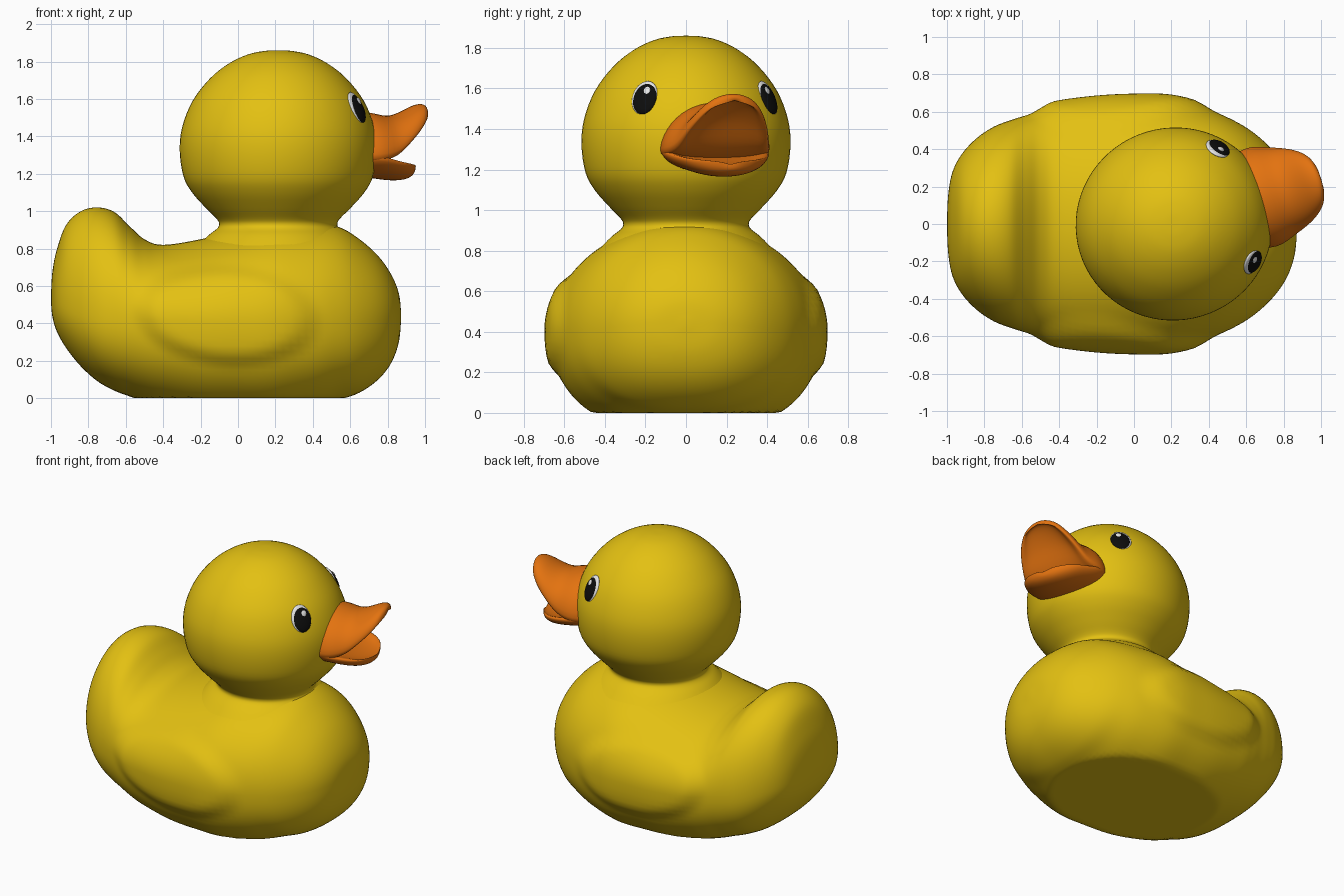
import bpy, bmesh, math
from mathutils import Matrix, Vector

if "Cube" in bpy.data.objects:
    bpy.data.objects.remove(bpy.data.objects["Cube"])


def material(name, rgb):
    m = bpy.data.materials.new(name)
    m.diffuse_color = (*rgb, 1)
    m.use_nodes = True
    m.node_tree.nodes["Principled BSDF"].inputs["Base Color"].default_value = m.diffuse_color
    return m


YELLOW = material("yellow", (0.77, 0.53, 0.006))
ORANGE = material("orange", (0.77, 0.17, 0.005))
BLACK = material("black", (0.004, 0.004, 0.004))
WHITE = material("white", (0.8, 0.8, 0.8))

HEAD = Matrix.Translation((0.215, 0, 0)) @ Matrix.Rotation(math.radians(17), 4, 'Z')


def spline(rows, n):
    """Catmull-Rom interpolation through rows of numbers."""
    out = []
    for i in range(len(rows) - 1):
        p0, p1, p2 = rows[max(i - 1, 0)], rows[i], rows[i + 1]
        p3 = rows[min(i + 2, len(rows) - 1)]
        for k in range(n):
            t = k / n
            out.append([0.5 * (2 * b + (c - a) * t + (2 * a - 5 * b + 4 * c - d) * t * t
                               + (3 * b - a - 3 * c + d) * t ** 3)
                        for a, b, c, d in zip(p0, p1, p2, p3)])
    out.append(list(rows[-1]))
    return out


def finish(name, bm, mat, matrix=Matrix()):
    bmesh.ops.recalc_face_normals(bm, faces=bm.faces)
    me = bpy.data.meshes.new(name)
    bm.to_mesh(me)
    bm.free()
    me.transform(matrix)
    for p in me.polygons:
        p.use_smooth = True
    me.materials.append(mat)
    ob = bpy.data.objects.new(name, me)
    bpy.context.collection.objects.link(ob)
    return ob


def loft(name, rings, mat, matrix=Matrix()):
    bm = bmesh.new()
    vr = [[bm.verts.new(p) for p in r] for r in rings]
    n = len(vr[0])
    for a, b in zip(vr, vr[1:]):
        for i in range(n):
            j = (i + 1) % n
            bm.faces.new((a[i], a[j], b[j], b[i]))
    bm.faces.new(vr[0])
    bm.faces.new(vr[-1])
    return finish(name, bm, mat, matrix)


# body: stations along x (x, bottom, widest height, top, half width)
stations = [
    (-1.0, .52, .53, .54, .02), (-.993, .44, .53, .67, .16), (-.97, .36, .52, .79, .28),
    (-.92, .27, .5, .925, .375), (-.84, .17, .47, 1.0, .46), (-.75, .09, .45, 1.02, .52),
    (-.66, .04, .44, .995, .555), (-.58, .01, .43, .92, .58), (-.5, -.02, .42, .85, .605),
    (-.4, -.05, .42, .82, .63), (-.2, -.09, .41, .85, .655), (0, -.1, .41, .9, .665),
    (.2, -.1, .41, .94, .66), (.4, -.06, .41, .94, .61), (.54, -.01, .41, .915, .55),
    (.65, .03, .41, .85, .48), (.75, .1, .42, .76, .385), (.82, .19, .43, .66, .28),
    (.86, .3, .44, .56, .16), (.872, .42, .44, .46, .02)]


def wing_bump(x, z):
    d = math.hypot((x + .06) / .52, (z - .44 + .06 * x) / .28)
    t = max(0, min(1, (1.0 - d) / .3))
    return .032 * t * t * (3 - 2 * t)


rings = []
for x, zb, zm, zt, w in spline(stations, 5):
    ring = []
    for k in range(96):
        a = 2 * math.pi * k / 96
        c, s = math.cos(a), math.sin(a)
        e = 1.0 if s >= 0 else 2 / 2.4          # squarer below, round above
        y = math.copysign(abs(c) ** e, c) * w
        z = zm + (zt - zm) * s if s >= 0 else zm - (zm - zb) * abs(s) ** e
        if abs(y) > .2:
            y += math.copysign(wing_bump(x, z), y)
        ring.append((x, y, max(z, 0)))
    rings.append(ring)
loft("body", rings, YELLOW)

# head and neck: turned profile (radius, z)
profile = [(.44, .80), (.37, .87), (.325, .905), (.312, .93), (.326, .96), (.385, 1.02),
           (.455, 1.10), (.50, 1.185), (.52, 1.32), (.507, 1.45), (.452, 1.59),
           (.36, 1.71), (.26, 1.79), (.16, 1.838), (.07, 1.857), (.002, 1.86)]
rings = [[(r * 1.015 * math.cos(2 * math.pi * k / 72), r * .99 * math.sin(2 * math.pi * k / 72), z)
          for k in range(72)] for r, z in spline(profile, 4)]
loft("head", rings, YELLOW, HEAD)


# bill halves: stations forward (u, half width, outer z, rim z, inner z)
def bill(name, rows):
    rings = []
    for u, w, zo, zr, zi in spline(rows, 2):
        ring = []
        for k in range(13):
            a = math.pi * (k / 12 - .5)
            ring.append((u, w * math.sin(a), zr + (zo - zr) * math.cos(a)))
        for k in range(11):
            a = math.pi * (.42 - .84 * k / 10)
            ring.append((u, w * .86 * math.sin(a), zr + (zi - zr) * math.cos(a)))
        rings.append(ring)
    ob = loft(name, rings, ORANGE, HEAD)
    sub = ob.modifiers.new("soften", 'SUBSURF')
    sub.levels = sub.render_levels = 1


bill("upper_bill", [(.36, .25, 1.52, 1.27, 1.24), (.49, .285, 1.535, 1.27, 1.24),
                    (.60, .25, 1.51, 1.295, 1.31), (.68, .22, 1.53, 1.36, 1.43),
                    (.75, .18, 1.565, 1.43, 1.505), (.80, .125, 1.575, 1.495, 1.54),
                    (.822, .05, 1.56, 1.525, 1.54)])
bill("lower_bill", [(.36, .24, 1.18, 1.30, 1.28), (.49, .28, 1.18, 1.30, 1.27),
                    (.60, .245, 1.165, 1.275, 1.235), (.68, .20, 1.165, 1.26, 1.22),
                    (.73, .13, 1.18, 1.25, 1.22), (.752, .05, 1.205, 1.24, 1.23)])


# eyes: thin domes lying on the head surface
def dome(name, frame, loc, size, mat):
    bm = bmesh.new()
    bmesh.ops.create_uvsphere(bm, u_segments=32, v_segments=16, radius=1)
    m = frame @ Matrix.Translation(loc) @ Matrix.Diagonal((*size, 1))
    finish(name, bm, mat, m)


for side, label in ((1, "left"), (-1, "right")):
    yaw, tilt = side * math.radians(43), math.radians(23)
    n = Vector((math.cos(yaw) * math.cos(tilt), math.sin(yaw) * math.cos(tilt), math.sin(tilt)))
    fwd = Vector((math.sin(yaw) * side, -math.cos(yaw) * side, 0))   # toward the bill
    up = n.cross(fwd) * side
    if up.z < 0:
        up = -up
    frame = Matrix((fwd, up, n)).transposed().to_4x4()
    frame.translation = Vector((.468 * math.cos(yaw), .468 * math.sin(yaw), 1.555))
    frame = HEAD @ frame
    dome(label + "_eye_white", frame, (0, 0, -.004), (.068, .09, .018), WHITE)
    dome(label + "_eye_pupil", frame, (.004, -.007, 0), (.063, .082, .021), BLACK)
    dome(label + "_eye_glint", frame, (.016, .03, .017), (.018, .021, .006), WHITE)
